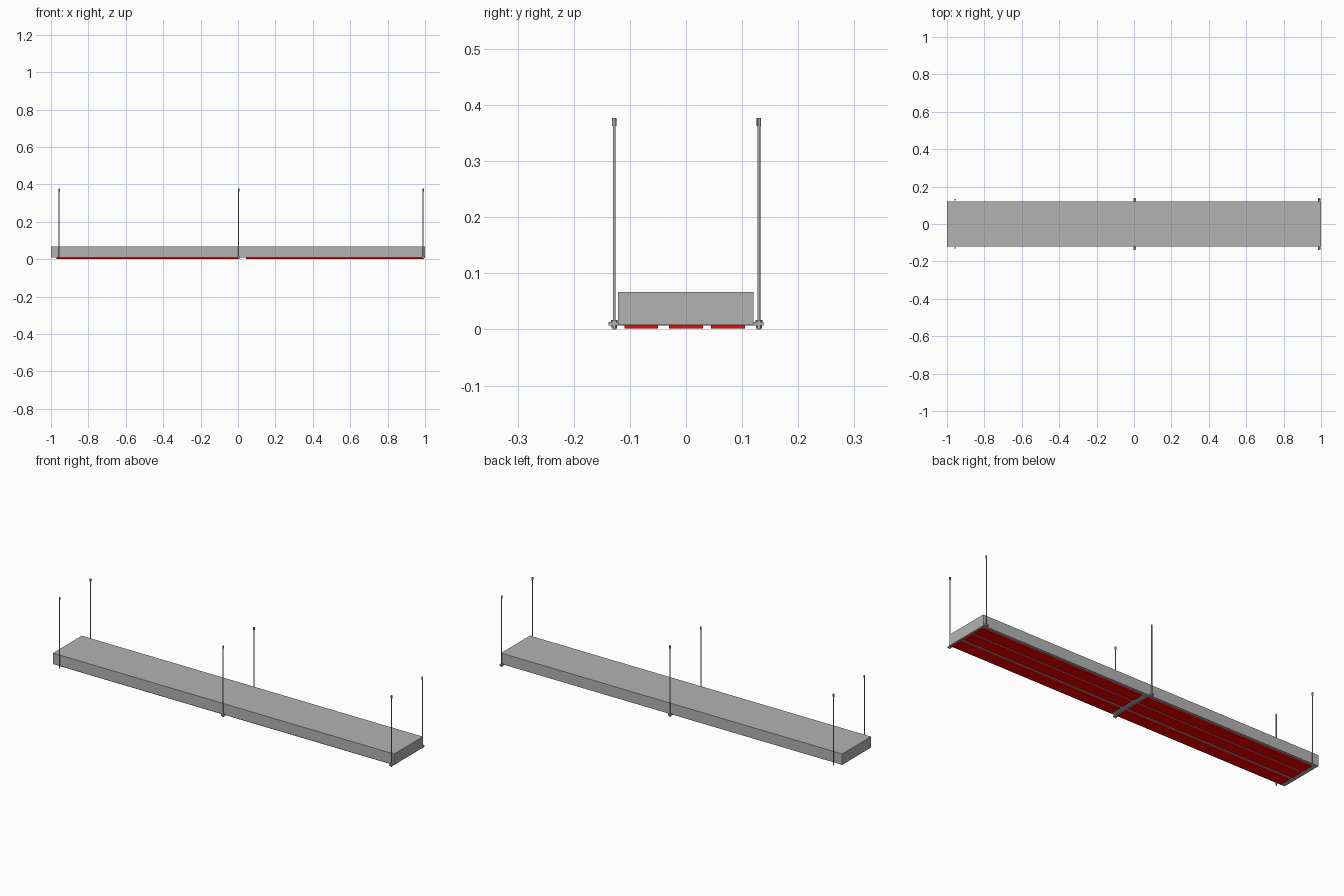
import bpy

if "Cube" in bpy.data.objects:
    bpy.data.objects.remove(bpy.data.objects["Cube"])


def material(name, color):
    m = bpy.data.materials.new(name)
    m.diffuse_color = (*color, 1)
    m.use_nodes = True
    m.node_tree.nodes["Principled BSDF"].inputs["Base Color"].default_value = m.diffuse_color
    return m


grey = material("mid_grey", (0.45, 0.45, 0.45))
dark = material("dark_grey", (0.36, 0.36, 0.36))
red = material("red", (1.0, 0.0, 0.0))


def box(name, x0, x1, y0, y1, z0, z1, mat):
    bpy.ops.mesh.primitive_cube_add(size=1, location=((x0 + x1) / 2, (y0 + y1) / 2, (z0 + z1) / 2))
    o = bpy.context.object
    o.name = name
    o.scale = (x1 - x0, y1 - y0, z1 - z0)
    bpy.ops.object.transform_apply(location=False, rotation=False, scale=True)
    o.data.materials.append(mat)
    return o


def cyl(name, x, y, z0, z1, r, sides, mat):
    bpy.ops.mesh.primitive_cylinder_add(vertices=sides, radius=r, depth=z1 - z0,
                                        location=(x, y, (z0 + z1) / 2))
    o = bpy.context.object
    o.name = name
    o.data.materials.append(mat)
    if sides > 6:
        bpy.ops.object.shade_smooth_by_angle()
    return o


# Long suspended housing
box("housing", -1, 1, -0.121, 0.12, 0.009, 0.067, grey)

# Two runs of three red strips underneath
for side, x0, x1 in (("left", -0.97, 0.008), ("right", 0.042, 0.992)):
    for i, yc in enumerate((-0.08, 0.0, 0.075)):
        box(f"{side}_red_strip_{i + 1}", x0, x1, yc - 0.03, yc + 0.03, 0.002, 0.009, red)

# Cross bars carrying the housing (middle and right end)
for name, x in (("middle", 0.003), ("right", 0.99)):
    box(f"{name}_cross_bar", x - 0.007, x + 0.007, -0.138, 0.138, 0.007, 0.0135, grey)

# Hanging rods with sleeve on top and nuts at the bottom
for name, x in (("left", -0.956), ("middle", 0.003), ("right", 0.99)):
    for face, y in (("front", -0.128), ("back", 0.13)):
        tag = f"{name}_{face}"
        cyl(f"{tag}_rod", x, y, 0.0, 0.375, 0.0025, 12, grey)
        cyl(f"{tag}_top_sleeve", x, y, 0.363, 0.377, 0.004, 12, dark)
        if name != "left":
            cyl(f"{tag}_upper_nut", x, y, 0.0135, 0.017, 0.006, 6, grey)
            cyl(f"{tag}_lower_nut", x, y, 0.002, 0.007, 0.005, 6, grey)
